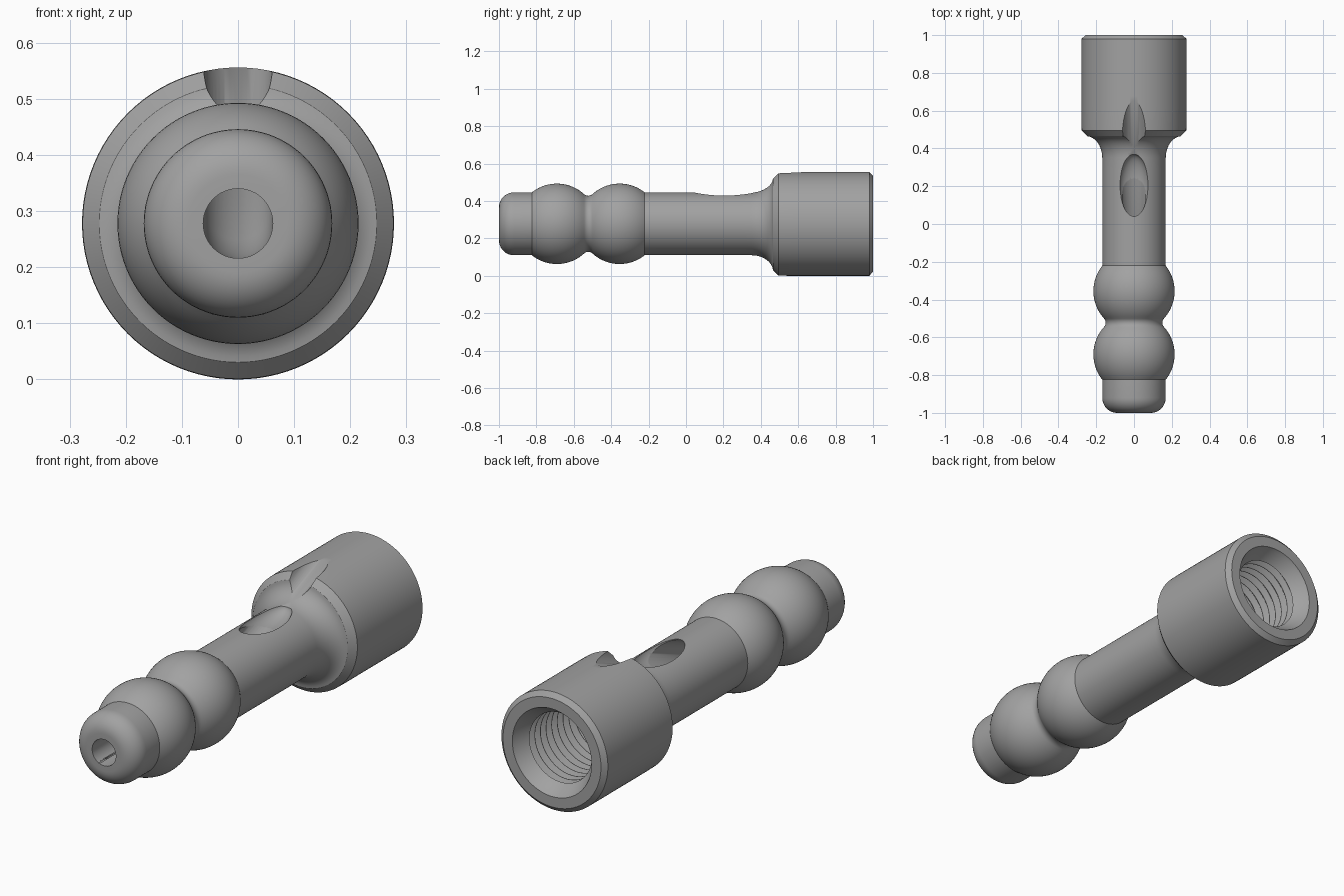
import bpy, bmesh
from math import sin, cos, pi, radians, atan2, hypot
from mathutils import Vector

cube = bpy.data.objects.get("Cube")
if cube:
    bpy.data.objects.remove(cube, do_unlink=True)

AXIS = 0.278    # height of the centre line
SHAFT = 0.168
BALL = 0.215
HOLE = 0.062

grey = bpy.data.materials.new("satin_grey")
grey.use_nodes = True
colour = (0.36, 0.36, 0.36, 1)
grey.diffuse_color = colour
grey.node_tree.nodes["Principled BSDF"].inputs["Base Color"].default_value = colour


def arc(cy, cr, ry, rr, start, end, steps):
    """Elliptical arc of (y, radius) points, angles in degrees from +y."""
    out = []
    for i in range(steps + 1):
        a = radians(start + (end - start) * i / steps)
        out.append((cy + ry * cos(a), cr + rr * sin(a)))
    return out


def line(y0, y1, r, steps):
    return [(y0 + (y1 - y0) * i / steps, r) for i in range(1, steps)]


def mesh_object(name, bm):
    bmesh.ops.recalc_face_normals(bm, faces=bm.faces)
    mesh = bpy.data.meshes.new(name)
    bm.to_mesh(mesh)
    bm.free()
    mesh.materials.append(grey)
    obj = bpy.data.objects.new(name, mesh)
    bpy.context.collection.objects.link(obj)
    return obj


def skin(bm, rings):
    for a, b in zip(rings, rings[1:]):
        n = max(len(a), len(b))
        for i in range(n):
            j = (i + 1) % n
            if len(a) == 1:
                bm.faces.new((a[0], b[j], b[i]))
            elif len(b) == 1:
                bm.faces.new((a[i], a[j], b[0]))
            else:
                bm.faces.new((a[i], a[j], b[j], b[i]))


def lathe(name, profile, n=96):
    bm = bmesh.new()
    rings = []
    for y, r in profile:
        count = 1 if r == 0 else n
        rings.append([bm.verts.new((r * cos(2 * pi * i / n), y, AXIS + r * sin(2 * pi * i / n)))
                      for i in range(count)])
    skin(bm, rings)
    return mesh_object(name, bm)


def tube(name, path, radius, n=48):
    """Closed round tube along (y, z) points."""
    bm = bmesh.new()
    rings = []
    for k, (y, z) in enumerate(path):
        p, q = path[max(k - 1, 0)], path[min(k + 1, len(path) - 1)]
        t = Vector((0, q[0] - p[0], q[1] - p[1])).normalized()
        up = Vector((1, 0, 0)).cross(t)
        rings.append([bm.verts.new(Vector((radius * cos(2 * pi * i / n), y, z))
                                   + up * radius * sin(2 * pi * i / n)) for i in range(n)])
    skin(bm, rings)
    bm.faces.new(rings[0])
    bm.faces.new(rings[-1])
    return mesh_object(name, bm)


# Rounded nose
profile = [(-1, 0)] + arc(-0.92, SHAFT - 0.08, 0.08, 0.08, 180, 90, 10)

# Two balls joined by a small rounded neck
ball_1, ball_2 = -0.69, -0.355
half = (ball_2 - ball_1) / 2
neck_fillet, neck_r = 0.0335, 0.1835
tangent = atan2(neck_r, half) * 180 / pi
edge = 51.4
profile += arc(ball_1, 0, BALL, BALL, 180 - edge, tangent, 20)
profile += arc(ball_1 + half, neck_r, neck_fillet, neck_fillet, 180 + tangent, 360 - tangent, 8)[1:-1]
profile += arc(ball_2, 0, BALL, BALL, 180 - tangent, edge, 20)

# Shaft flaring into the collar
profile += line(-0.22, 0.35, SHAFT, 10)
profile += arc(0.35, SHAFT + 0.085, 0.115, 0.085, 270, 356, 12)

# Collar with bevelled ends
profile += [(0.495, 0.277)] + line(0.495, 0.98, 0.278, 8) + [(0.98, 0.278), (1, 0.256)]

# Countersunk socket with thread grooves
profile += [(1, 0.207), (0.985, 0.2), (0.945, 0.172)]
pitch = 0.042
for i in range(9):
    y = 0.935 - i * pitch
    profile += [(y, 0.163), (y - pitch * 0.4, 0.19), (y - pitch * 0.6, 0.19), (y - pitch * 0.95, 0.163)]
profile += [(0.54, 0.163), (0.52, 0)]
body = lathe("threaded_barbed_body", profile)

# Bore that runs in from the nose and bends up out of the top
slope = radians(22)
bend_radius, bend_start = 0.4, -0.28
path = [(-1.1, AXIS), (-0.6, AXIS)]
for i in range(13):
    a = slope * i / 12
    path.append((bend_start + bend_radius * sin(a), AXIS + bend_radius * (1 - cos(a))))
y, z = path[-1]
path.append((y + 1.1 * cos(slope), z + 1.1 * sin(slope)))
bore = tube("bore_cutter", path, HOLE)

# Softened lip around the slot in the shaft
bm = bmesh.new()
bmesh.ops.create_uvsphere(bm, u_segments=40, v_segments=24, radius=1)
for v in bm.verts:
    v.co = Vector((v.co.x * 0.078, 0.205 + v.co.y * 0.165, 0.448 + v.co.z * 0.06))
lip = mesh_object("slot_lip_cutter", bm)

bpy.ops.object.select_all(action='DESELECT')
body.select_set(True)
bpy.context.view_layer.objects.active = body
for cutter in (bore, lip):
    cutter.hide_render = True
    mod = body.modifiers.new(cutter.name, 'BOOLEAN')
    mod.operation = 'DIFFERENCE'
    mod.solver = 'EXACT'
    mod.object = cutter
    bpy.ops.object.modifier_apply(modifier=mod.name)
    bpy.data.objects.remove(cutter, do_unlink=True)

bpy.ops.object.shade_smooth_by_angle(angle=radians(32))
